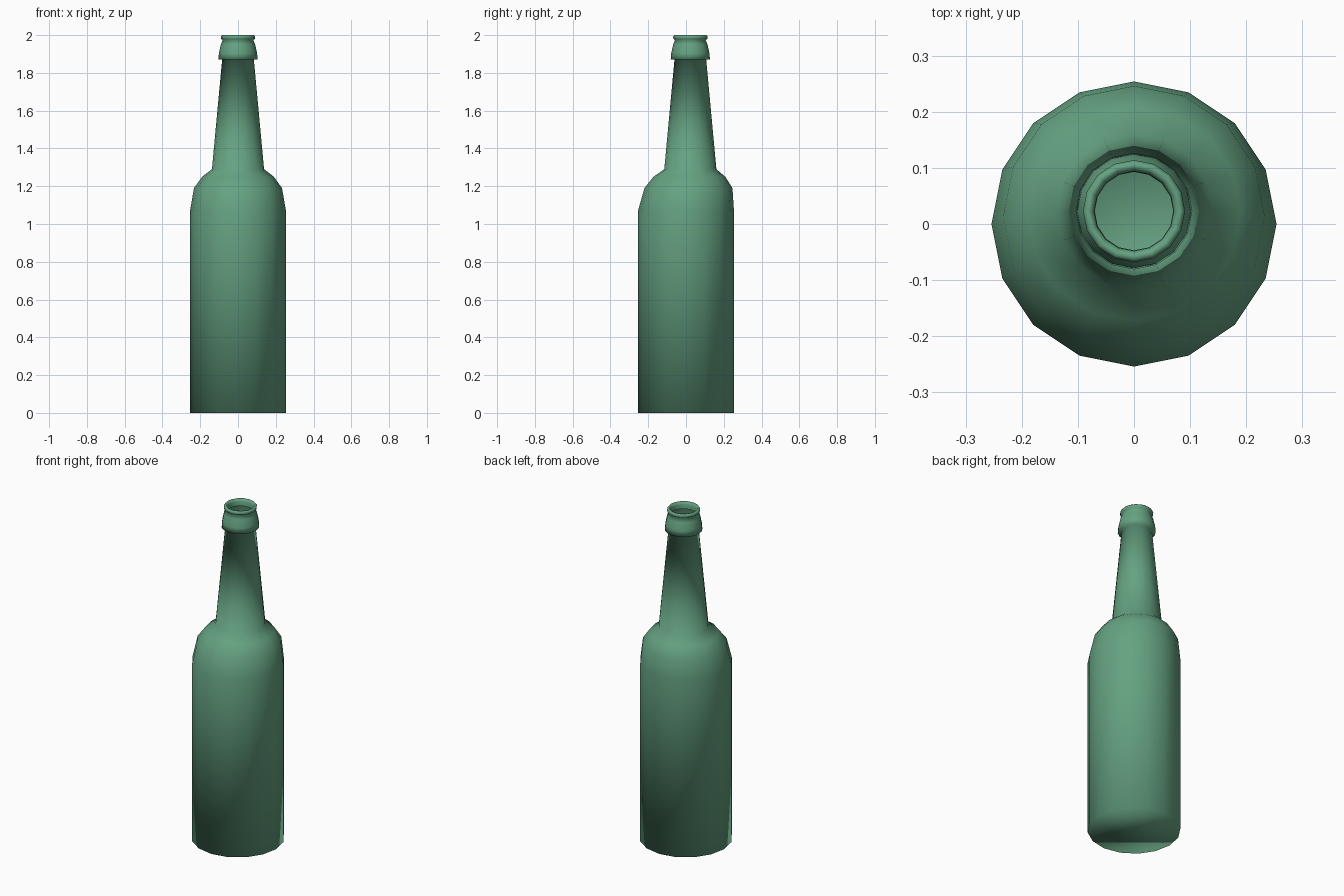
import bpy, bmesh, math

if "Cube" in bpy.data.objects:
    bpy.data.objects.remove(bpy.data.objects["Cube"])

SIDES = 16

# Bottle profile, bottom to mouth: radius, height, centre offset in y
PROFILE = [
    (0.254, 0.00, 0.0),      # base
    (0.254, 1.07, 0.0),      # body top
    (0.233, 1.19, 0.013),    # shoulder
    (0.190, 1.25, 0.018),
    (0.138, 1.29, 0.023),    # neck base
    (0.084, 1.87, 0.023),    # neck top
    (0.104, 1.87, 0.023),    # collar
    (0.101, 1.905, 0.023),
    (0.091, 1.95, 0.023),
    (0.081, 1.974, 0.023),
    (0.090, 1.980, 0.023),   # lip
    (0.091, 1.992, 0.023),
    (0.085, 2.00, 0.023),
    (0.076, 1.998, 0.023),
    (0.071, 1.985, 0.023),   # inside of the mouth
    (0.070, 1.96, 0.023),
]


def ring(bm, r, z, oy):
    return [bm.verts.new((r * math.cos(a), oy + r * math.sin(a), z))
            for a in (2 * math.pi * i / SIDES for i in range(SIDES))]


bm = bmesh.new()
rings = [ring(bm, *p) for p in PROFILE]
for lo, hi in zip(rings, rings[1:]):
    for i in range(SIDES):
        j = (i + 1) % SIDES
        bm.faces.new((lo[i], lo[j], hi[j], hi[i]))
bm.faces.new(list(reversed(rings[0])))      # flat underside
for f in bm.faces:
    f.smooth = True

mesh = bpy.data.meshes.new("bottle")
bm.to_mesh(mesh)
bm.free()
bottle = bpy.data.objects.new("bottle", mesh)
bpy.context.collection.objects.link(bottle)

# Green glass colour
glass = bpy.data.materials.new("green_glass")
glass.diffuse_color = (0.13, 0.36, 0.22, 1.0)
glass.use_nodes = True
glass.node_tree.nodes["Principled BSDF"].inputs["Base Color"].default_value = glass.diffuse_color
mesh.materials.append(glass)
